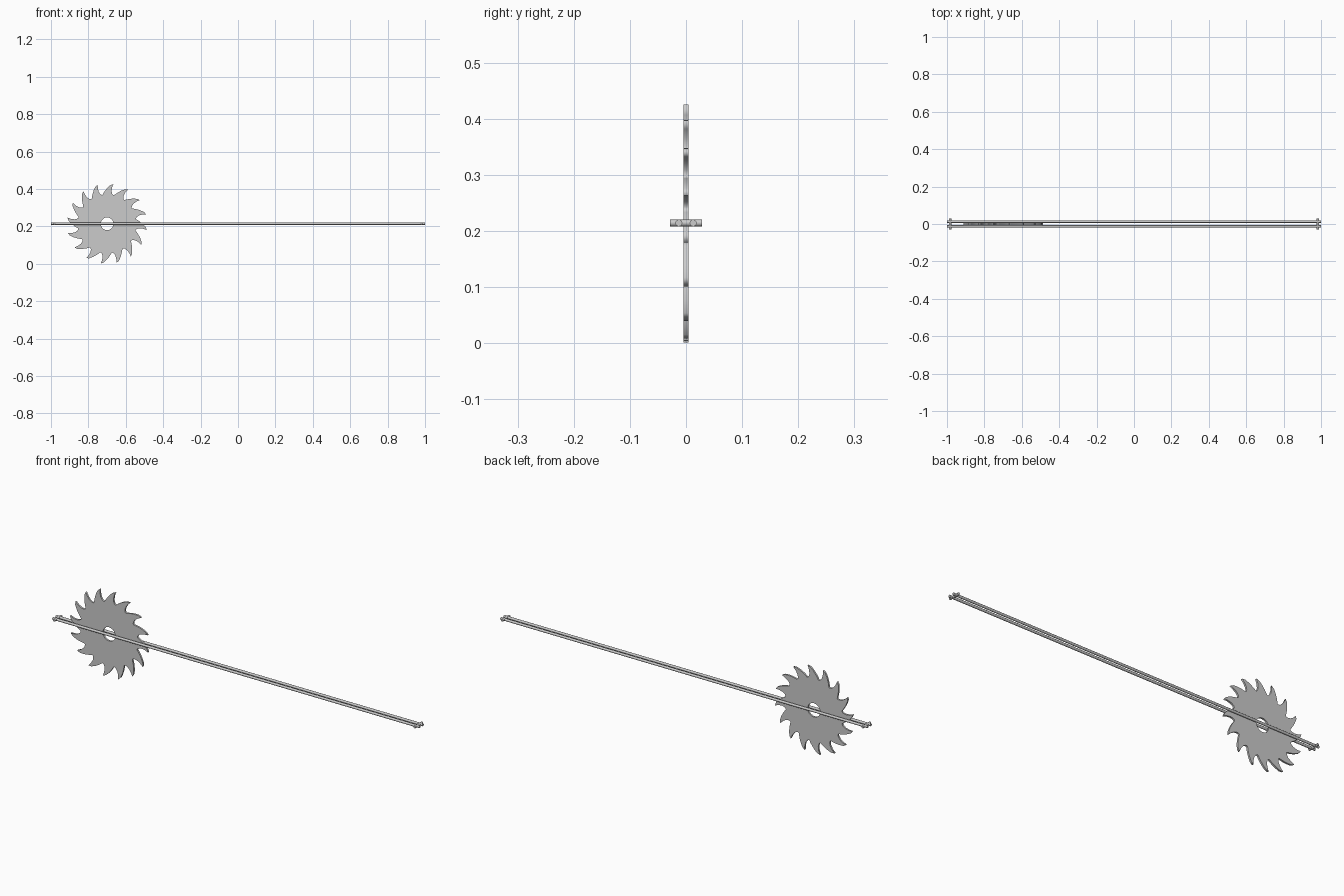
import bpy
from math import radians, cos, sin, pi

if "Cube" in bpy.data.objects:
    bpy.data.objects.remove(bpy.data.objects["Cube"])

CX, CZ = -0.70, 0.2135      # blade centre
RAIL_Z = 0.2143
TEETH = 16


def polar(deg, r):
    a = radians(deg)
    return (r * cos(a), r * sin(a))


def add_loop(curve, pts):
    s = curve.splines.new('POLY')
    s.points.add(len(pts) - 1)
    for p, (x, y) in zip(s.points, pts):
        p.co = (x, y, 0, 1)
    s.use_cyclic_u = True


def rod(name, loc, length, radius, rot):
    bpy.ops.mesh.primitive_cylinder_add(vertices=12, radius=radius, depth=length,
                                        location=loc, rotation=rot)
    o = bpy.context.object
    o.name = name
    bpy.ops.object.shade_smooth_by_angle(angle=radians(35))
    return o


# Toothed blade: one hooked tooth (angle from tip, radius) repeated round the disc
tooth = [(-2.8, 0.157), (-0.5, 0.163), (1.2, 0.176), (1.2, 0.195), (0, 0.215),
         (4, 0.208), (8.5, 0.192), (12.5, 0.177), (16, 0.164), (18, 0.157)]
curve = bpy.data.curves.new("saw_blade", 'CURVE')
curve.dimensions = '2D'
curve.fill_mode = 'BOTH'
curve.extrude = 0.0045
add_loop(curve, [polar(81 + i * 360 / TEETH + a, r)
                 for i in range(TEETH) for a, r in tooth])
# Round arbor hole
add_loop(curve, [polar(i * 360 / 20, 0.034) for i in range(20)])
blade = bpy.data.objects.new("saw_blade", curve)
blade.location = (CX, 0, CZ)
blade.rotation_euler = (pi / 2, 0, 0)
bpy.context.collection.objects.link(blade)
bpy.ops.object.select_all(action='DESELECT')
blade.select_set(True)
bpy.context.view_layer.objects.active = blade
bpy.ops.object.convert(target='MESH')

# Two long rails, one each side of the blade
for side, name in ((-1, "front_rail"), (1, "back_rail")):
    rod(name, (0, side * 0.0127, RAIL_Z), 2.0, 0.0062, (0, pi / 2, 0))

# Short cross bars tying the rails together at both ends
for side, name in ((-1, "left_cross_bar"), (1, "right_cross_bar")):
    rod(name, (side * 0.983, 0, RAIL_Z), 0.057, 0.0062, (pi / 2, 0, 0))
